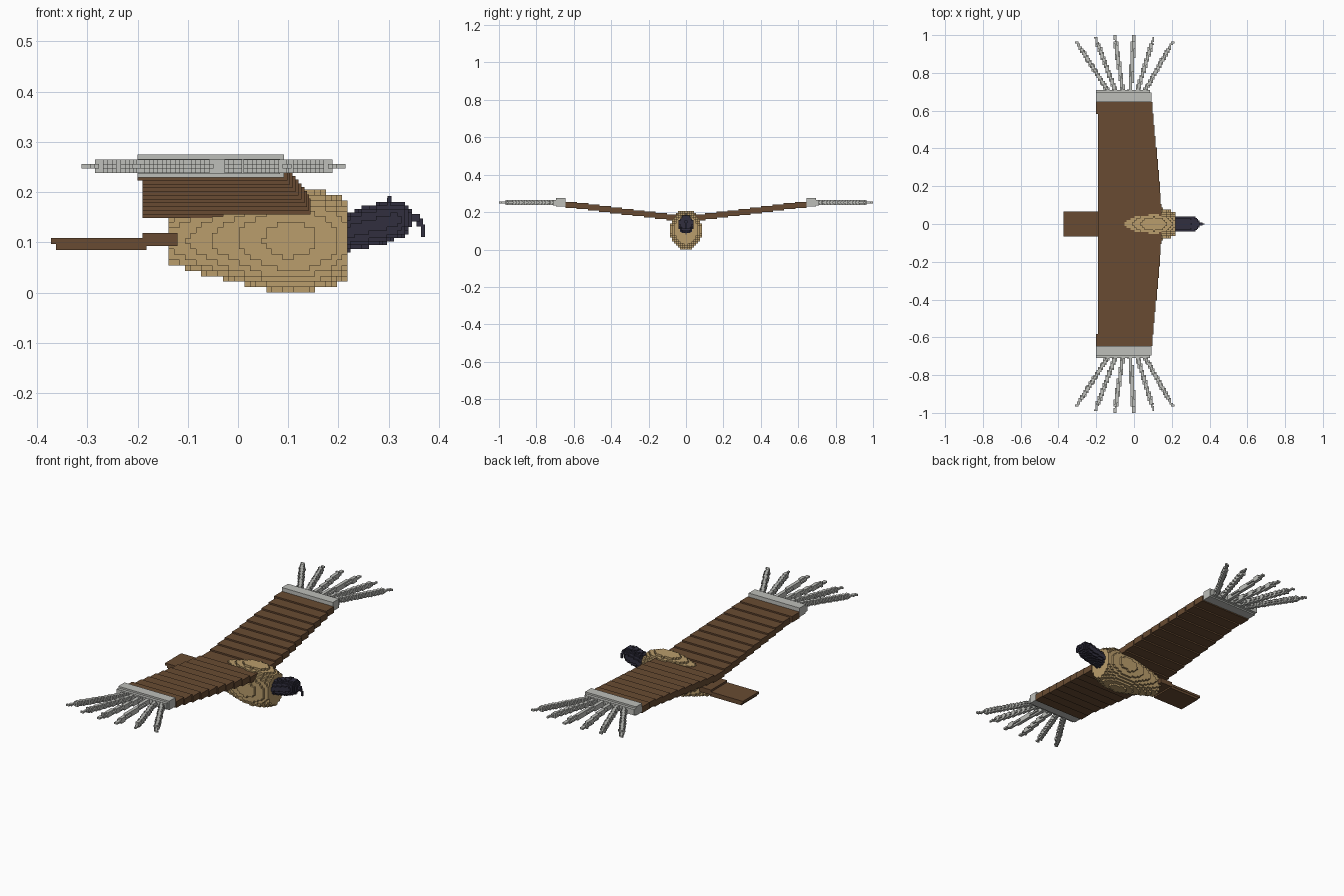
import bpy, bmesh, math
from mathutils import Vector

if "Cube" in bpy.data.objects:
    bpy.data.objects.remove(bpy.data.objects["Cube"], do_unlink=True)

V = 0.0108  # block size


def material(name, rgb):
    m = bpy.data.materials.new(name)
    lin = [((c / 255 + 0.055) / 1.055) ** 2.4 for c in rgb] + [1]
    m.diffuse_color = lin
    m.use_nodes = True
    m.node_tree.nodes["Principled BSDF"].inputs["Base Color"].default_value = lin
    return m


TAN = material("tan plumage", (186, 157, 108))
BROWN = material("brown feathers", (104, 75, 50))
GREY = material("pale grey feathers", (190, 191, 186))
DARK = material("dark head", (49, 47, 62))


def finish(name, bm, mat, mirror=False):
    me = bpy.data.meshes.new(name)
    bm.to_mesh(me)
    bm.free()
    me.materials.append(mat)
    ob = bpy.data.objects.new(name, me)
    bpy.context.collection.objects.link(ob)
    if mirror:
        mod = ob.modifiers.new("other side", 'MIRROR')
        mod.use_axis = (False, True, False)
        mod.use_clip = False
        mod.use_mirror_merge = False
    return ob


def box(name, lo, hi, mat, mirror=False):
    bm = bmesh.new()
    bmesh.ops.create_cube(bm, size=1)
    for v in bm.verts:
        v.co = [(a + b) / 2 + c * (b - a) for a, b, c in zip(lo, hi, v.co)]
    return finish(name, bm, mat, mirror)


def blocks(name, inside, lo, hi, mat, mirror=False, size=V):
    """Fill a shape with cubes and keep only the outer faces."""
    n = [max(1, round((b - a) / size)) for a, b in zip(lo, hi)]
    cells = set()
    for i in range(n[0]):
        for j in range(n[1]):
            for k in range(n[2]):
                p = [lo[a] + (c + 0.5) * size for a, c in enumerate((i, j, k))]
                if inside(*p):
                    cells.add((i, j, k))
    bm = bmesh.new()
    verts = {}

    def corner(c):
        if c not in verts:
            verts[c] = bm.verts.new([lo[a] + c[a] * size for a in range(3)])
        return verts[c]

    for cell in cells:
        for axis in range(3):
            for side in (0, 1):
                near = list(cell)
                near[axis] += 2 * side - 1
                if tuple(near) in cells:
                    continue
                u, w = (axis + 1) % 3, (axis + 2) % 3
                quad = []
                for du, dw in ((0, 0), (1, 0), (1, 1), (0, 1)):
                    c = list(cell)
                    c[axis] += side
                    c[u] += du
                    c[w] += dw
                    quad.append(corner(tuple(c)))
                bm.faces.new(quad if side else quad[::-1])
    return finish(name, bm, mat, mirror)


def lerp(table, x):
    for (x0, y0), (x1, y1) in zip(table, table[1:]):
        if x <= x1:
            return y0 + (y1 - y0) * (x - x0) / (x1 - x0)
    return table[-1][1]


# Body: egg-shaped, cut flat at both ends
body_radius = [(-0.14, 0.049), (-0.06, 0.07), (0, 0.086), (0.055, 0.1),
               (0.1, 0.106), (0.145, 0.102), (0.18, 0.094), (0.22, 0.077)]


def in_body(x, y, z):
    r = lerp(body_radius, x)
    return (y / 0.82) ** 2 + (z - 0.105) ** 2 < r * r


blocks("body", in_body, (-0.138, -9 * V, 0), (0.218, 9 * V, 0.216), TAN)

# Neck and head
head_low = [(0.218, 0.084), (0.245, 0.088), (0.3, 0.1), (0.33, 0.113), (0.35, 0.135)]
head_top = [(0.218, 0.158), (0.25, 0.17), (0.3, 0.184), (0.33, 0.18), (0.35, 0.16)]


def in_head(x, y, z):
    a, b = lerp(head_low, x), lerp(head_top, x)
    r = (b - a) / 2
    w = min(r, 0.037)
    return (y / w) ** 2 + ((z - (a + b) / 2) / r) ** 2 < 1.05


HV = 0.0072
blocks("head", in_head, (0.21, -5.5 * HV, 0.08), (0.35, 5.5 * HV, 0.196), DARK, size=HV)
box("crest", (0.298, -0.0036, 0.17), (0.306, 0.0036, 0.192), DARK)
box("beak_upper", (0.342, -0.008, 0.141), (0.362, 0.008, 0.156), DARK)
box("beak_bridge", (0.355, -0.0036, 0.132), (0.368, 0.0036, 0.147), DARK)
box("beak_hook", (0.364, -0.0036, 0.111), (0.372, 0.0036, 0.136), DARK)

# Tail: overlapping plates
box("tail_base", (-0.19, -0.066, 0.093), (-0.12, 0.066, 0.119), BROWN)
box("tail_upper", (-0.372, -0.066, 0.097), (-0.185, 0.066, 0.109), BROWN)
box("tail_lower", (-0.362, -0.064, 0.085), (-0.182, 0.064, 0.098), BROWN)

# Wings: rising steps from the middle out to the tips
front_edge = [(0, 0.147), (0.1, 0.144), (0.2, 0.137), (0.3, 0.128),
              (0.45, 0.113), (0.65, 0.095)]
for i in range(11):
    y0 = 0 if i == 0 else 0.045 + 0.06 * (i - 1)
    y1 = 0.045 + 0.06 * i
    z = 0.148 + 0.0075 * i
    back = -0.2 if i == 10 else -0.19
    if i == 0:
        box("wing_middle", (back, -y1, z), (0.147, y1, z + 0.032), BROWN)
    else:
        box(f"wing_step_{i}", (back, y0 - 0.003, z),
            (lerp(front_edge, (y0 + y1) / 2), y1, z + 0.032), BROWN, True)

# Grey band along each wing tip
box("wing_tip_band", (-0.2, 0.645, 0.229), (0.092, 0.695, 0.275), GREY, True)
box("wing_tip_edge", (-0.2, 0.69, 0.236), (0.084, 0.71, 0.266), GREY, True)

# Spread finger feathers
FV = 0.0087
tips = [(-0.305, 0.965), (-0.205, 0.99), (-0.103, 1.0),
        (0.0, 1.0), (0.104, 0.99), (0.205, 0.965)]
for i, (tx, ty) in enumerate(tips):
    a = Vector((-0.135 + 0.038 * i, 0.70, 0.2515))
    b = Vector((tx, ty, 0.2515))

    def in_feather(x, y, z):
        t = min(max((y - a.y) / (b.y - a.y), 0), 1)
        dx = x - (a.x + (b.x - a.x) * t)
        dx *= (b.y - a.y) / (b - a).length  # distance across the feather
        r = 0.0118 if t < 0.87 else 0.0062
        return math.hypot(dx, z - 0.2515) < r

    lo = (min(a.x, tx) - 0.015, ty - round((ty - 0.70) / FV) * FV, 0.2515 - 1.5 * FV)
    blocks(f"finger_feather_{i + 1}", in_feather, lo,
           (max(a.x, tx) + 0.02, ty, 0.2515 + 1.5 * FV), GREY, True, FV)
